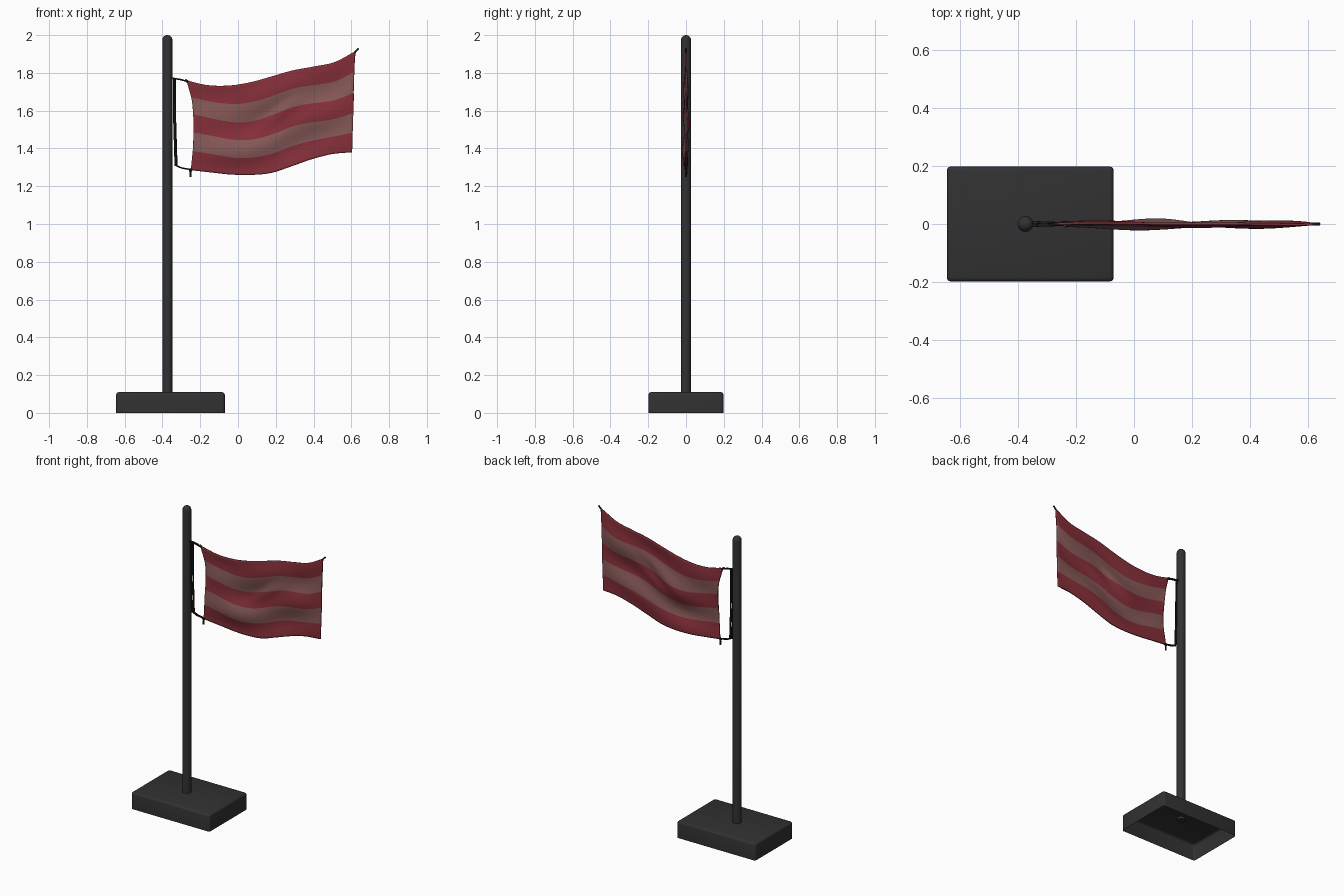
import bpy, bmesh, math
from mathutils import Vector

if "Cube" in bpy.data.objects:
    bpy.data.objects.remove(bpy.data.objects["Cube"])

def material(name, rgb):
    m = bpy.data.materials.new(name)
    m.diffuse_color = (*rgb, 1)
    m.use_nodes = True
    m.node_tree.nodes["Principled BSDF"].inputs["Base Color"].default_value = m.diffuse_color
    return m

GREY = material("charcoal", (0.031, 0.031, 0.031))
BLACK = material("black_cord", (0.012, 0.012, 0.012))
RED = material("deep_red", (0.235, 0.028, 0.04))
PINK = material("dusty_rose", (0.24, 0.1, 0.096))
PX = -0.374  # pole axis

def finish(bm, name, mats, angle=40):
    me = bpy.data.meshes.new(name)
    bm.to_mesh(me)
    bm.free()
    ob = bpy.data.objects.new(name, me)
    bpy.context.collection.objects.link(ob)
    for m in mats:
        me.materials.append(m)
    bpy.ops.object.select_all(action='DESELECT')
    ob.select_set(True)
    bpy.context.view_layer.objects.active = ob
    bpy.ops.object.shade_smooth_by_angle(angle=math.radians(angle))
    return ob

def spline(pts, t):
    """Catmull-Rom through evenly spaced numbers, t in 0..1"""
    n = len(pts) - 1
    i = min(int(t * n), n - 1)
    f = t * n - i
    b, c = pts[i], pts[i + 1]
    a = pts[i - 1] if i else 2 * b - c
    d = pts[i + 2] if i + 2 <= n else 2 * c - b
    return b + 0.5 * f * (c - a + f * (2*a - 5*b + 4*c - d + f * (3*(b - c) + d - a)))

# Base: rounded box, open underneath
bm = bmesh.new()
bmesh.ops.create_cube(bm, size=1)
for v in bm.verts:
    v.co = Vector((v.co.x * 0.575 - 0.3575, v.co.y * 0.396, (v.co.z + 0.5) * 0.11))
bmesh.ops.delete(bm, geom=[f for f in bm.faces if f.normal.z < -0.5], context='FACES_ONLY')
edges = [e for e in bm.edges if max(v.co.z for v in e.verts) > 0.05]
bmesh.ops.bevel(bm, geom=edges, offset=0.014, segments=3, profile=0.5, affect='EDGES')
finish(bm, "base", [GREY])

# Pole: lathed profile with a domed top, passing just through the base top
R, SEG = 0.027, 32
prof = [(R, 0.095), (R, 1.973)] + [(R * math.cos(a), 1.973 + R * math.sin(a))
        for a in (math.pi / 2 * k / 7 for k in range(1, 7))]
bm = bmesh.new()
rings = [[bm.verts.new((PX + r * math.cos(2 * math.pi * k / SEG), r * math.sin(2 * math.pi * k / SEG), z))
          for k in range(SEG)] for r, z in prof]
for lo, hi in zip(rings, rings[1:]):
    for k in range(SEG):
        bm.faces.new((lo[k], lo[(k + 1) % SEG], hi[(k + 1) % SEG], hi[k]))
tip = bm.verts.new((PX, 0, 2.0))
for k in range(SEG):
    bm.faces.new((rings[-1][k], rings[-1][(k + 1) % SEG], tip))
bm.faces.new(rings[0][::-1])
finish(bm, "pole", [GREY])

# Flag: grid between edge curves, rippled, five stripes, with a little thickness
TOP = [1.76, 1.735, 1.733, 1.75, 1.78, 1.812, 1.833, 1.857, 1.915]
BOT = [1.285, 1.273, 1.262, 1.26, 1.271, 1.306, 1.343, 1.370, 1.38]
LEFT = [-0.272, -0.243, -0.235, -0.238, -0.25]
RIGHT = [0.622, 0.614, 0.612, 0.608, 0.604]
NU, NV = 90, 50

def flag_point(u, v):
    x = spline(LEFT, v) * (1 - u) + spline(RIGHT, v) * u
    z = spline(TOP, u) * (1 - v) + spline(BOT, u) * v
    env = math.sin(math.pi * u) ** 0.5 * math.sin(math.pi * min(max(v, 0.03), 0.97)) ** 0.4
    y = 0.010 * env * math.sin(13 * v + 5 * u)
    y += 0.006 * env * math.sin(9 * u - 7 * v + 1)
    y -= 0.018 * math.exp(-((u - 0.54) / 0.13) ** 2 - ((v - 0.42 + 0.5 * (u - 0.54)) / 0.09) ** 2)
    y += 0.010 * (1 - u) * math.sin(2 * math.pi * v) * math.sin(math.pi * v)
    z += 0.010 * math.sin(math.pi * v) * math.sin(11 * u + 1)
    return Vector((x, y, z))

bm = bmesh.new()
g = [[bm.verts.new(flag_point(i / NU, j / NV)) for j in range(NV + 1)] for i in range(NU + 1)]
for i in range(NU):
    for j in range(NV):
        f = bm.faces.new((g[i][j], g[i][j + 1], g[i + 1][j + 1], g[i + 1][j]))
        f.material_index = (j * 5 // NV) % 2
flag = finish(bm, "flag", [RED, PINK], 50)
sol = flag.modifiers.new("thickness", 'SOLIDIFY')
sol.thickness, sol.offset = 0.008, 0

# Cords
def cord(name, pts, r):
    cu = bpy.data.curves.new(name, 'CURVE')
    cu.dimensions = '3D'
    cu.bevel_depth, cu.bevel_resolution, cu.use_fill_caps = r, 2, True
    sp = cu.splines.new('POLY')
    sp.points.add(len(pts) - 1)
    for p, co in zip(sp.points, pts):
        p.co = (*co, 1)
    cu.materials.append(BLACK)
    ob = bpy.data.objects.new(name, cu)
    bpy.context.collection.objects.link(ob)

for s, side in ((-1, "front"), (1, "back")):
    y = 0.005 * s
    cord("upper_tie_" + side, [(-0.355, y, 1.772), (-0.335, y, 1.77), (-0.30, y, 1.764), (-0.262, y * 0.5, 1.752)], 0.004)
    cord("lower_tie_" + side, [(-0.328, y, 1.31), (-0.30, y, 1.297), (-0.245, y * 0.5, 1.287)], 0.004)
    cord("halyard_" + side, [(-0.336 + y * 0.6, y, 1.77), (-0.335 + y * 0.6, y, 1.54), (-0.328 + y * 0.6, y, 1.308)], 0.005)
cord("lower_tail", [(-0.25, 0, 1.295), (-0.252, 0, 1.27), (-0.252, 0, 1.248)], 0.005)
cord("corner_tail", [(0.612, 0, 1.900), (0.624, 0, 1.915), (0.639, 0, 1.930)], 0.005)
cord("upper_knot", [(-0.28, 0, 1.763), (-0.262, 0, 1.75)], 0.007)
cord("lower_knot", [(-0.26, 0, 1.286), (-0.244, 0, 1.286)], 0.007)
